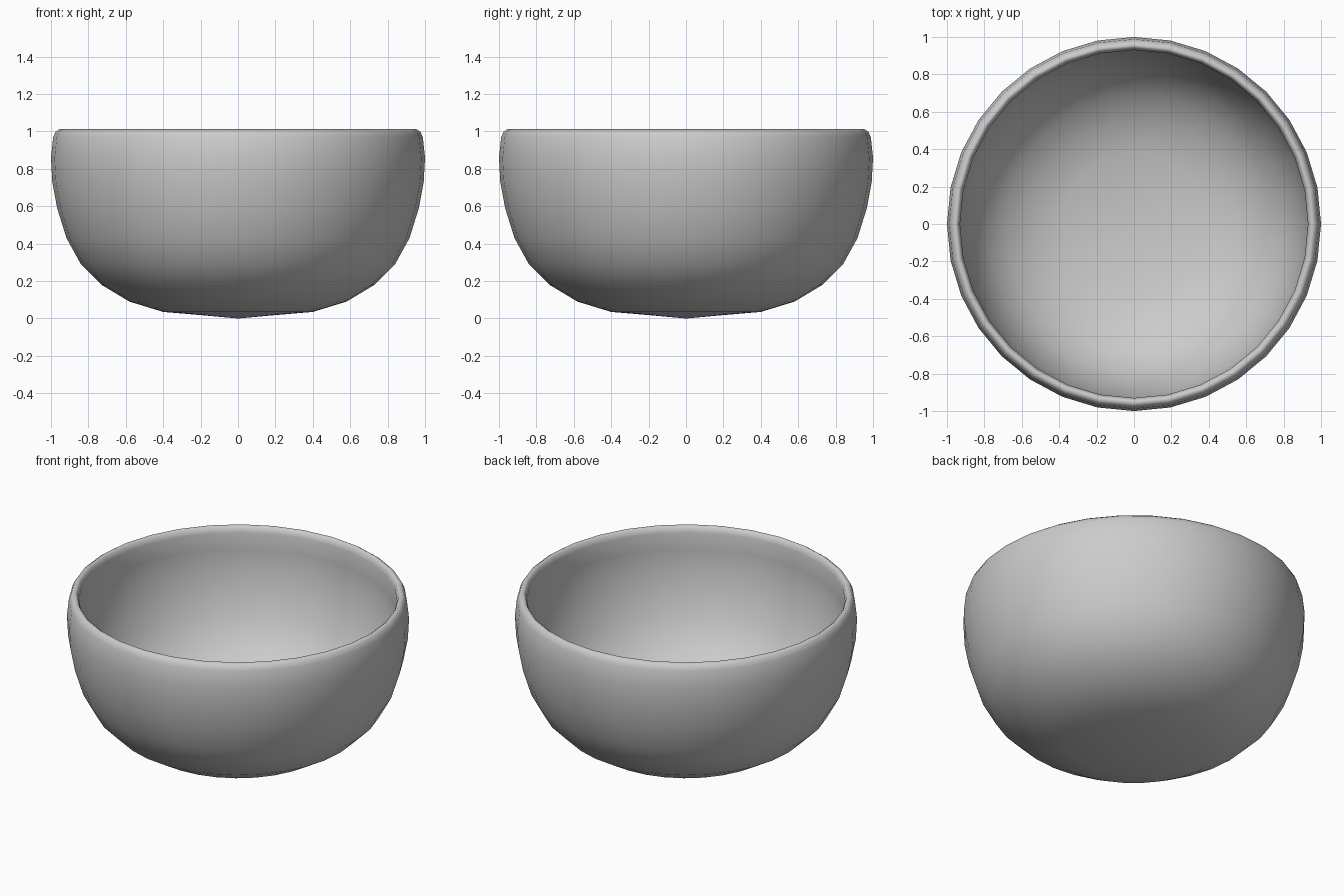
import bpy, bmesh, math

if "Cube" in bpy.data.objects:
    bpy.data.objects.remove(bpy.data.objects["Cube"])

SEGMENTS = 32

# Profile from outer bottom pole, over the rounded rim, to the inner pole
outer = [(0, 0), (0.20, 0.018), (0.40, 0.035), (0.58, 0.09), (0.73, 0.18),
         (0.84, 0.29), (0.917, 0.43), (0.967, 0.59), (0.993, 0.73),
         (1.0, 0.86), (0.988, 0.97)]
rim = [(0.975, 0.998), (0.955, 1.012), (0.94, 1.0), (0.93, 0.97)]
inner = [(0.938, 0.86), (0.932, 0.74), (0.908, 0.61), (0.862, 0.46),
         (0.79, 0.33), (0.69, 0.23), (0.55, 0.145), (0.385, 0.094),
         (0.19, 0.076), (0, 0.06)]


def lathe(name, profile, segments):
    bm = bmesh.new()
    rings = []
    for r, z in profile:
        n = 1 if r == 0 else segments
        rings.append([bm.verts.new((r * math.cos(2 * math.pi * i / segments),
                                    r * math.sin(2 * math.pi * i / segments), z))
                      for i in range(n)])
    for a, b in zip(rings, rings[1:]):
        for i in range(segments):
            j = (i + 1) % segments
            quad = [a[i % len(a)], a[j % len(a)], b[j % len(b)], b[i % len(b)]]
            bm.faces.new(list(dict.fromkeys(quad)))
    bmesh.ops.recalc_face_normals(bm, faces=bm.faces)
    for f in bm.faces:
        f.smooth = True
    mesh = bpy.data.meshes.new(name)
    bm.to_mesh(mesh)
    bm.free()
    obj = bpy.data.objects.new(name, mesh)
    bpy.context.collection.objects.link(obj)
    return obj


# Bowl shell
lathe("bowl", outer + rim + inner, SEGMENTS)
